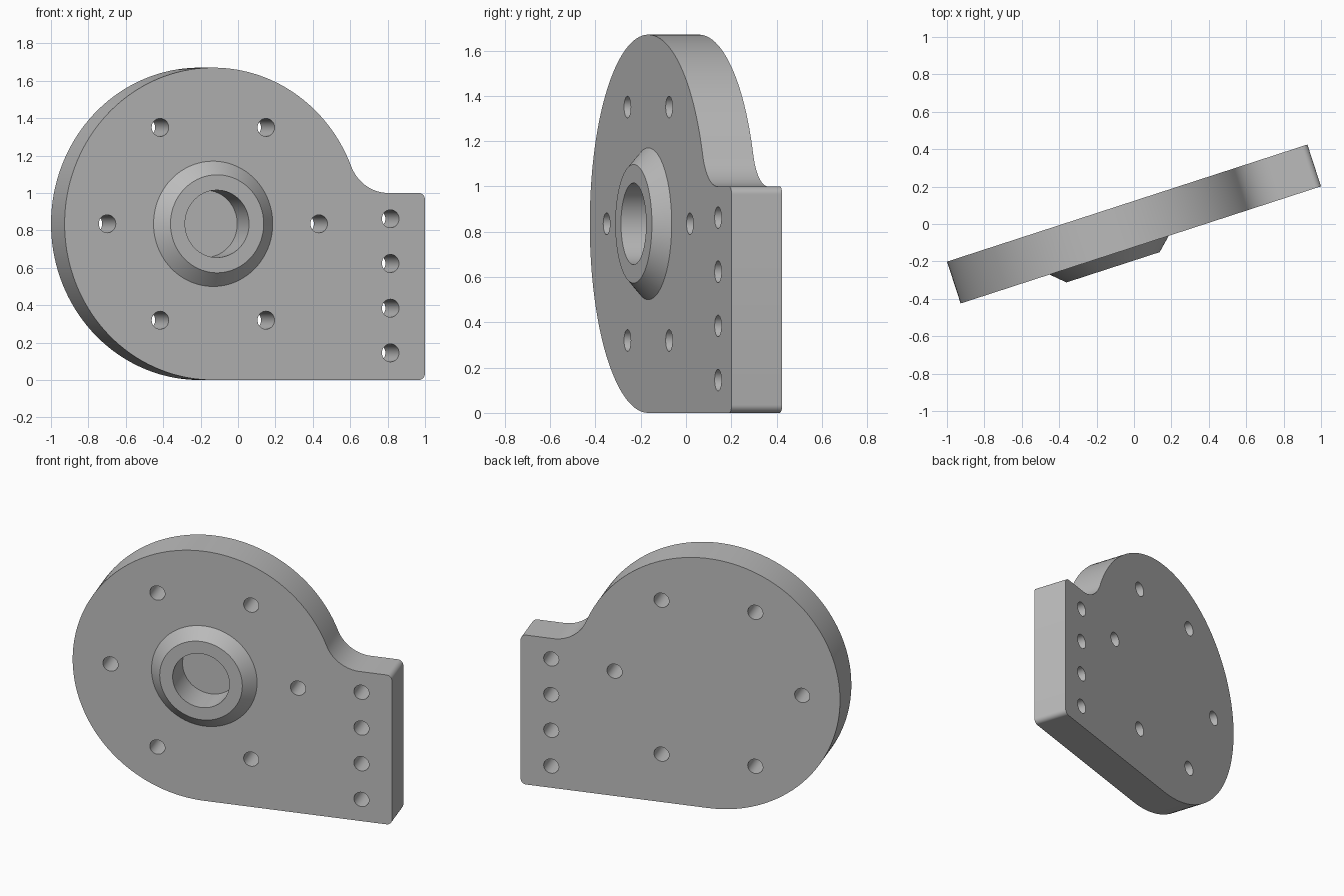
import bpy
import bmesh
from math import asin, cos, sin, pi, radians
from mathutils import Matrix

if "Cube" in bpy.data.objects:
    bpy.data.objects.remove(bpy.data.objects["Cube"])

THICK = 0.235            # plate thickness
FRONT = -THICK / 2
HALF = 1.013             # half of the plate length
R = 0.835                # radius of the round end
CX, CZ = R - HALF, R     # centre of the round end
TAB_TOP = 1.0
FILLET, CORNER = 0.225, 0.035

steel = bpy.data.materials.new("plain grey metal")
steel.use_nodes = True
GREY = (0.5, 0.5, 0.5, 1)
steel.diffuse_color = GREY
steel.node_tree.nodes["Principled BSDF"].inputs["Base Color"].default_value = GREY


def make_object(name, bm):
    bmesh.ops.recalc_face_normals(bm, faces=bm.faces)
    mesh = bpy.data.meshes.new(name)
    bm.to_mesh(mesh)
    bm.free()
    mesh.materials.append(steel)
    ob = bpy.data.objects.new(name, mesh)
    bpy.context.collection.objects.link(ob)
    return ob


def arc(cx, cz, r, start, end, steps):
    angles = [start + (end - start) * i / steps for i in range(steps + 1)]
    return [(cx + r * cos(a), cz + r * sin(a)) for a in angles]


def add_cone(bm, x, z, y0, y1, r0, r1, segments):
    """Round solid along y, radius r0 at y0 and r1 at y1."""
    place = Matrix.Translation((x, (y0 + y1) / 2, z)) @ Matrix.Rotation(-pi / 2, 4, "X")
    bmesh.ops.create_cone(bm, cap_ends=True, segments=segments, radius1=r0,
                          radius2=r1, depth=y1 - y0, matrix=place)


def combine(target, tool, operation):
    mod = target.modifiers.new(operation, "BOOLEAN")
    mod.operation, mod.solver, mod.object = operation, "EXACT", tool
    bpy.context.view_layer.objects.active = target
    bpy.ops.object.modifier_apply(modifier=mod.name)
    bpy.data.objects.remove(tool)


# Plate outline: round end, straight bottom, tab, concave blend into the circle
blend = asin((TAB_TOP + FILLET - CZ) / (R + FILLET))
fillet_x = CX + cos(blend) * (R + FILLET)
edge = HALF - CORNER
outline = arc(CX, CZ, R, blend, 1.5 * pi, 96)
outline += arc(edge, CORNER, CORNER, -pi / 2, 0, 8)
outline += arc(edge, TAB_TOP - CORNER, CORNER, 0, pi / 2, 8)
outline += arc(fillet_x, TAB_TOP + FILLET, FILLET, -pi / 2, blend - pi, 20)[:-1]

bm = bmesh.new()
face = bm.faces.new([bm.verts.new((x, FRONT, z)) for x, z in outline])
side = bmesh.ops.extrude_face_region(bm, geom=[face])
bmesh.ops.translate(bm, vec=(0, THICK, 0),
                    verts=[v for v in side["geom"] if isinstance(v, bmesh.types.BMVert)])
plate = make_object("mounting_plate", bm)

# Tapered boss on the front, sunk slightly into the plate
BOSS_H, BASE_R, TOP_R, SINK = 0.068, 0.335, 0.262, 0.03
bm = bmesh.new()
sunk_r = BASE_R + (BASE_R - TOP_R) * SINK / BOSS_H
add_cone(bm, CX, CZ, FRONT - BOSS_H, FRONT + SINK, TOP_R, sunk_r, 96)
combine(plate, make_object("boss", bm), "UNION")

# Blind bore, ring of bolt holes, row of tab holes
bm = bmesh.new()
add_cone(bm, CX, CZ, FRONT - 0.2, FRONT - BOSS_H + 0.205, 0.18, 0.18, 64)
holes = arc(CX, CZ, 0.595, 0, 2 * pi, 6)[:-1]
holes += [(0.819, 0.145 + 0.239 * i) for i in range(4)]
for x, z in holes:
    add_cone(bm, x, z, -THICK, THICK, 0.048, 0.048, 32)
combine(plate, make_object("hole_cutter", bm), "DIFFERENCE")

# Turn the finished plate about the vertical and shade it
plate.data.transform(Matrix.Rotation(radians(18), 4, "Z"))
bpy.ops.object.select_all(action="DESELECT")
plate.select_set(True)
bpy.context.view_layer.objects.active = plate
bpy.ops.object.shade_smooth_by_angle(angle=radians(30))
